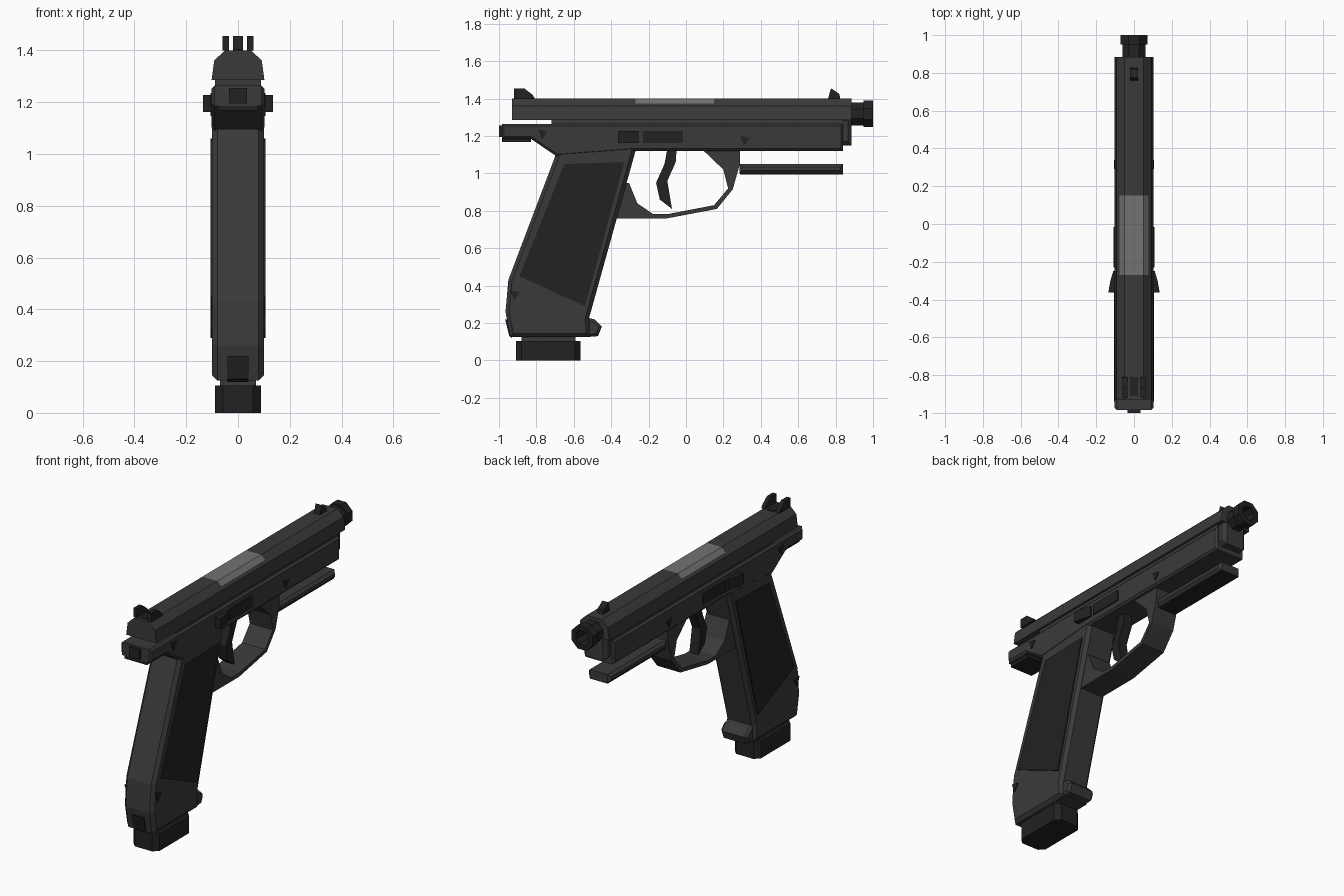
import bpy, bmesh, math
from mathutils import Vector

cube = bpy.data.objects.get("Cube")
if cube:
    bpy.data.objects.remove(cube, do_unlink=True)


def material(name, value):
    m = bpy.data.materials.new(name)
    m.use_nodes = True
    colour = (value, value, value, 1)
    m.diffuse_color = colour
    m.node_tree.nodes["Principled BSDF"].inputs["Base Color"].default_value = colour
    return m


STEEL = material("gunmetal grey", 0.042)
DARK = material("dark grey", 0.016)
PORT = material("light grey", 0.17)


def finish(name, bm, *mats):
    bmesh.ops.recalc_face_normals(bm, faces=bm.faces)
    mesh = bpy.data.meshes.new(name)
    bm.to_mesh(mesh)
    bm.free()
    for m in mats:
        mesh.materials.append(m)
    obj = bpy.data.objects.new(name, mesh)
    bpy.context.collection.objects.link(obj)
    return obj


def extrude(bm, points, offset):
    """Close a polygon and extrude it along an offset."""
    face = bm.faces.new([bm.verts.new(p) for p in points])
    ext = bmesh.ops.extrude_face_region(bm, geom=[face], use_keep_orig=True)
    moved = [g for g in ext["geom"] if isinstance(g, bmesh.types.BMVert)]
    bmesh.ops.translate(bm, vec=offset, verts=moved)
    bmesh.ops.recalc_face_normals(bm, faces=bm.faces)


def side_part(name, profile, x0, x1, mat, bevel=0):
    """Side profile (y, z) extruded across x, with chamfered side rims."""
    bm = bmesh.new()
    extrude(bm, [(x0, y, z) for y, z in profile], (x1 - x0, 0, 0))
    if bevel:
        rims = [e for e in bm.edges if abs(e.verts[0].co.x - e.verts[1].co.x) < 1e-5]
        bmesh.ops.bevel(bm, geom=rims, offset=bevel, segments=1,
                        affect='EDGES', clamp_overlap=True)
    return finish(name, bm, mat)


def centred(name, profile, half, mat, bevel=0):
    return side_part(name, profile, -half, half, mat, bevel)


def pair(name, profile, x0, x1, mat):
    for label, s in (("left", 1), ("right", -1)):
        side_part(label + "_" + name, profile, s * x0, s * x1, mat)


def rect(y0, y1, z0, z1):
    return [(y0, z0), (y1, z0), (y1, z1), (y0, z1)]


def tube(name, y0, y1, outer, inner, z, mat):
    """Octagonal open tube along y."""
    bm = bmesh.new()
    rings = []
    for y, r in ((y0, inner), (y0, outer), (y1, outer), (y1, inner)):
        rings.append([bm.verts.new((r * math.cos((i + 0.5) * math.pi / 4), y,
                                    z + r * math.sin((i + 0.5) * math.pi / 4)))
                      for i in range(8)])
    for k in range(4):
        a, b = rings[k], rings[(k + 1) % 4]
        for i in range(8):
            j = (i + 1) % 8
            bm.faces.new((a[i], a[j], b[j], b[i]))
    return finish(name, bm, mat)


# Slide: faceted section along y, with the ejection port cut into its top
half = [(0.05, 1.4), (0.077, 1.375), (0.092, 1.36), (0.102, 1.285)]
section = half + [(-x, z) for x, z in reversed(half)]
bm = bmesh.new()
extrude(bm, [(x, -0.93, z) for x, z in section], (0, 1.815, 0))
for y in (-0.27, 0.15):
    bmesh.ops.bisect_plane(bm, geom=bm.verts[:] + bm.edges[:] + bm.faces[:],
                           plane_co=(0, y, 0), plane_no=(0, 1, 0))
for f in bm.faces:
    c = f.calc_center_median()
    if -0.27 < c.y < 0.15 and c.z > 1.376:
        f.material_index = 1
finish("slide", bm, STEEL, PORT)

# Slide rails and nose
centred("slide_rail", rect(-0.72, 0.84, 1.2, 1.3), 0.088, STEEL)
centred("slide_nose", rect(0.8, 0.885, 1.15, 1.3), 0.08, STEEL, 0.02)

# Barrel and muzzle collar
tube("barrel", 0.7, 0.96, 0.066, 0.045, 1.318, DARK)
tube("muzzle_collar", 0.95, 1.0, 0.077, 0.045, 1.318, DARK)

# Sights
pair("rear_sight_ear", [(-0.92, 1.4), (-0.92, 1.455), (-0.865, 1.455),
                        (-0.82, 1.42), (-0.81, 1.4)], 0.035, 0.06, DARK)
centred("rear_sight_base", rect(-0.91, -0.81, 1.395, 1.405), 0.02, DARK)
centred("front_sight", [(0.76, 1.4), (0.775, 1.455), (0.82, 1.425), (0.825, 1.4)],
        0.02, DARK)

# Frame with rear tang
centred("frame", [(-0.985, 1.265), (0.84, 1.265), (0.84, 1.12), (-0.3, 1.12),
                  (-0.69, 1.09), (-0.83, 1.185), (-0.985, 1.185)], 0.102, STEEL, 0.012)
centred("tang_underside", rect(-0.985, -0.83, 1.168, 1.2), 0.076, DARK)
centred("tang_nub", rect(-1.0, -0.98, 1.195, 1.255), 0.035, DARK)

# Grip with chamfered rims, bottom lip and rear notch
centred("grip", [(-0.7, 1.15), (-0.27, 1.15), (-0.27, 1.12), (-0.52, 0.22),
                 (-0.51, 0.125), (-0.94, 0.125), (-0.965, 0.26), (-0.95, 0.43),
                 (-0.7, 1.09)], 0.1, STEEL, 0.02)
centred("grip_lip", [(-0.53, 0.23), (-0.49, 0.22), (-0.45, 0.18), (-0.47, 0.13),
                     (-0.53, 0.125)], 0.09, STEEL, 0.015)
centred("grip_rear_notch", [(-0.93, 0.12), (-0.945, 0.13), (-0.967, 0.22),
                            (-0.93, 0.22)], 0.04, DARK)
pair("grip_panel", [(-0.65, 1.05), (-0.33, 1.06), (-0.54, 0.29), (-0.89, 0.45)],
     0.099, 0.107, DARK)

# Magazine with corner-cut base
centred("magazine_neck", rect(-0.88, -0.59, 0.09, 0.14), 0.07, STEEL)
bm = bmesh.new()
a, b, cut, mid = 0.088, 0.172, 0.03, -0.737
corners = [(a, b - cut), (a - cut, b), (cut - a, b), (-a, b - cut),
           (-a, cut - b), (cut - a, -b), (a - cut, -b), (a, cut - b)]
extrude(bm, [(x, mid + y, 0) for x, y in corners], (0, 0, 0.105))
finish("magazine_base", bm, DARK)

# Trigger and guard loop
centred("trigger", [(-0.1, 1.13), (-0.05, 1.13), (-0.055, 1.06), (-0.1, 0.96),
                    (-0.075, 0.81), (-0.14, 0.86), (-0.16, 0.95), (-0.115, 1.05)],
        0.03, DARK)
centred("trigger_guard",
        [(-0.38, 0.76), (-0.1, 0.76), (0.165, 0.81), (0.25, 0.915), (0.288, 1.05),
         (0.29, 1.13), (0.085, 1.13), (0.2, 1.02), (0.225, 0.92), (0.15, 0.83),
         (-0.1, 0.782), (-0.175, 0.782), (-0.26, 0.84), (-0.305, 0.95), (-0.34, 0.95)],
        0.078, STEEL)

# Accessory rail
centred("accessory_rail", rect(0.285, 0.84, 1.0, 1.05), 0.075, STEEL, 0.015)
centred("rail_underside", rect(0.29, 0.84, 0.995, 1.02), 0.06, DARK)

# Side controls
pair("release_button", rect(-0.23, -0.015, 1.163, 1.228), 0.1, 0.109, DARK)
for label, s in (("left", 1), ("right", -1)):
    bm = bmesh.new()
    wedge = [(0.09, -0.363), (0.136, -0.363), (0.125, -0.3), (0.11, -0.25), (0.09, -0.25)]
    extrude(bm, [(s * x, y, 1.163) for x, y in wedge], (0, 0, 0.065))
    finish(label + "_slide_lever", bm, DARK)

# Triangular pins on both sides
for i, (y, z) in enumerate([(-0.765, 1.21), (0.315, 1.175), (-0.915, 0.35)]):
    pair("pin_%d" % (i + 1), [(y - 0.025, z + 0.025), (y + 0.025, z + 0.015),
                              (y - 0.005, z - 0.028)], 0.098, 0.107, DARK)
